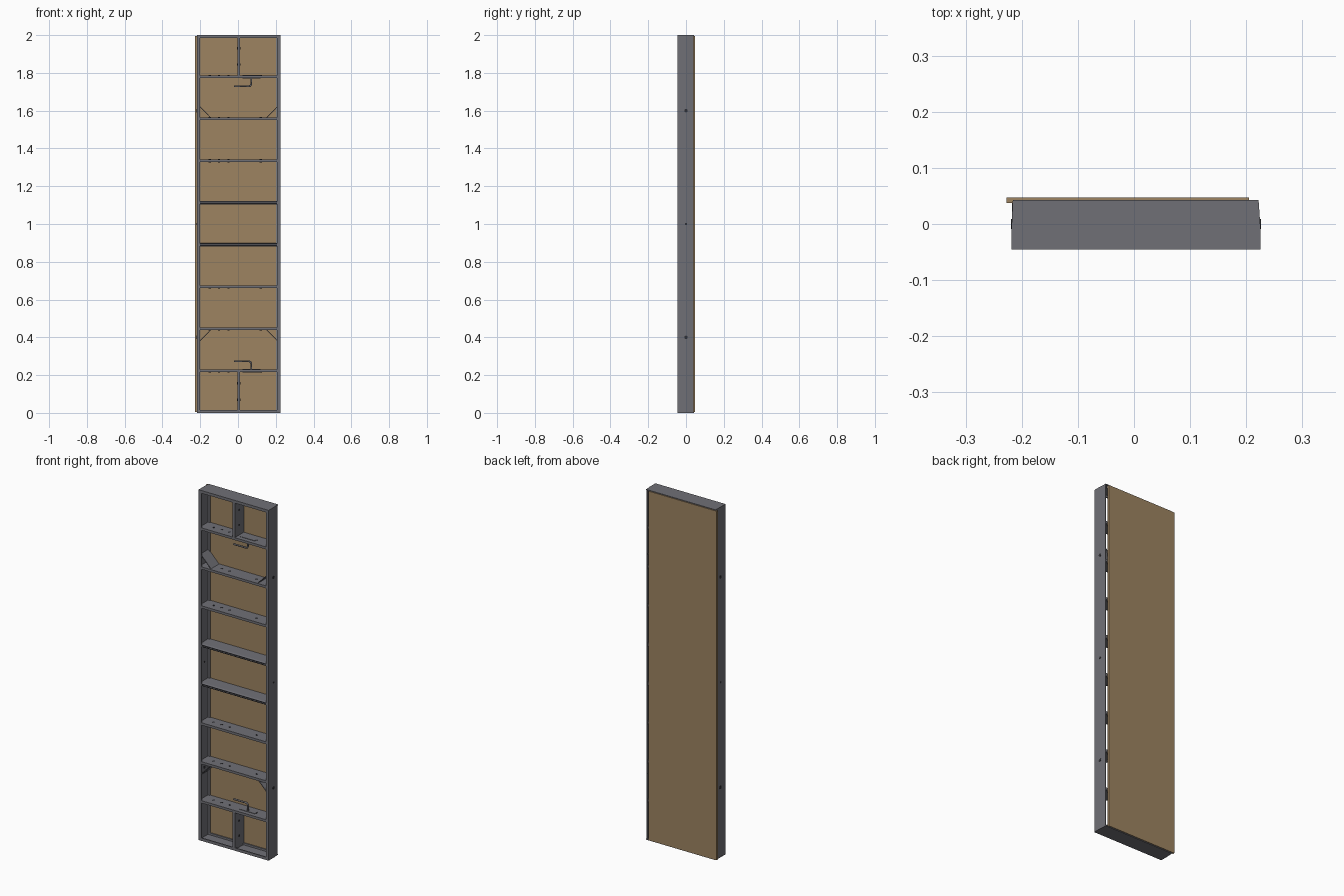
import bpy, bmesh, math
from mathutils import Vector, Matrix

if "Cube" in bpy.data.objects:
    bpy.data.objects.remove(bpy.data.objects["Cube"], do_unlink=True)


def material(name, rgb):
    m = bpy.data.materials.new(name)
    m.use_nodes = True
    m.diffuse_color = (*rgb, 1)
    m.node_tree.nodes["Principled BSDF"].inputs["Base Color"].default_value = (*rgb, 1)
    return m


STEEL = material("grey steel", (0.16, 0.16, 0.18))
DARK = material("dark hole", (0.03, 0.03, 0.035))
PLY = material("tan plywood", (0.34, 0.23, 0.12))


def finish(name, bm, mat):
    bmesh.ops.recalc_face_normals(bm, faces=bm.faces)
    mesh = bpy.data.meshes.new(name)
    bm.to_mesh(mesh)
    bm.free()
    mesh.materials.append(mat)
    obj = bpy.data.objects.new(name, mesh)
    bpy.context.collection.objects.link(obj)
    return obj


def prism(name, pts, axis, lo, hi, mat=STEEL):
    """Extrude an outline along an axis (x: y,z points; y: x,z; z: x,y)."""
    def place(p, t):
        return {"x": (t, p[0], p[1]), "y": (p[0], t, p[1]), "z": (p[0], p[1], t)}[axis]
    bm = bmesh.new()
    face = bm.faces.new([bm.verts.new(place(p, lo)) for p in pts])
    ext = bmesh.ops.extrude_face_region(bm, geom=[face])
    step = Vector(place((0, 0), hi - lo))
    bmesh.ops.translate(bm, vec=step, verts=[v for v in ext["geom"] if isinstance(v, bmesh.types.BMVert)])
    # the starting face stays as the lower cap
    if not face.is_valid:
        bm.faces.new([v for v in bm.verts][:len(pts)])
    return finish(name, bm, mat)


def box(name, x, y, z, mat=STEEL):
    return prism(name, [(x[0], y[0]), (x[1], y[0]), (x[1], y[1]), (x[0], y[1])], "z", *z, mat)


def disc(name, centre, radius, axis):
    bm = bmesh.new()
    turn = Matrix.Rotation(math.pi / 2, 4, "Y") if axis == "x" else Matrix()
    bmesh.ops.create_cone(bm, cap_ends=True, segments=16, radius1=radius, radius2=radius,
                          depth=0.002, matrix=Matrix.Translation(centre) @ turn)
    return finish(name, bm, DARK)


FRONT, BACK = -0.045, 0.043
LEFT_IN, RIGHT_IN = -0.2, 0.207

# Facing board
box("facing_board", (-0.227, 0.205), (0.037, 0.047), (0.004, 1.996), PLY)

# Side rails: thin web with a front flange
prism("right_rail", [(-0.218, FRONT), (LEFT_IN, FRONT), (LEFT_IN, FRONT + 0.006), (-0.212, FRONT + 0.006),
                     (-0.212, 0.031), (LEFT_IN, 0.031), (LEFT_IN, 0.037), (-0.217, 0.037)], "z", 0.003, 1.997)
prism("left_rail", [(0.225, FRONT), (RIGHT_IN, FRONT), (RIGHT_IN, FRONT + 0.006), (0.219, FRONT + 0.006),
                    (0.218, 0.04), (0.222, 0.04), (0.225, 0)], "z", 0.003, 1.997)

# End rails: tapered cap plate with front and back flanges
cap = [(-0.218, FRONT), (0.225, FRONT), (0.225, 0), (0.222, BACK), (-0.216, BACK), (-0.218, 0)]
for name, lo, hi, f0, f1 in (("bottom", 0, 0.005, 0.005, 0.016), ("top", 1.995, 2, 1.984, 1.995)):
    prism(name + "_cap", cap, "z", lo, hi)
    box(name + "_front_flange", (-0.212, 0.219), (FRONT, FRONT + 0.006), (f0, f1))
    box(name + "_back_flange", (-0.212, RIGHT_IN), (0.031, 0.037), (f0, f1))

# Cross ribs with drilled holes; the two middle ones are tapered hat sections
SPACING = 0.2225
for i in range(1, 9):
    z = i * SPACING
    name = f"cross_rib_{i}"
    if i in (4, 5):
        prism(name, [(FRONT + 0.002, z - 0.004), (-0.03, z - 0.007), (0.037, z - 0.009),
                     (0.037, z + 0.009), (-0.03, z + 0.007), (FRONT + 0.002, z + 0.004)], "x", -0.212, 0.219)
        for s in (-1, 1):
            box(f"{name}_edge", (LEFT_IN, RIGHT_IN), (FRONT + 0.001, FRONT + 0.003),
                (z + s * 0.0035 - 0.002, z + s * 0.0035 + 0.002), DARK)
        continue
    box(name, (-0.212, 0.219), (FRONT, 0.037), (z - 0.007, z + 0.007))
    for x in (-0.15, -0.1, -0.05, 0.12):
        for s in (-1, 1):
            disc(name + "_hole", (x, -0.004, z + s * 0.0072), 0.006, "z")

# Short upright dividers in the end bays
for name, lo, hi in (("lower_divider", 0.005, SPACING), ("upper_divider", 8 * SPACING, 1.995)):
    box(name, (-0.003, 0.011), (FRONT, 0.037), (lo, hi))
    for s in (-1, 1):
        for t in (0.3, 0.7):
            disc(name + "_hole", (0.004 + s * 0.0072, -0.004, lo + (hi - lo) * t), 0.006, "x")

# Diagonal corner gussets
for level, z, up in (("lower", 2 * SPACING - 0.007, -1), ("upper", 7 * SPACING + 0.007, 1)):
    for side, x, d in (("right", LEFT_IN - 0.01, 1), ("left", RIGHT_IN + 0.01, -1)):
        prism(f"{level}_{side}_gusset",
              [(x, z + up * 0.068), (x + d * 0.066, z), (x + d * 0.061, z), (x, z + up * 0.062)],
              "y", FRONT + 0.008, 0.035)


# Bent rod handles
def rod(name, points):
    curve = bpy.data.curves.new(name, "CURVE")
    curve.dimensions = "3D"
    curve.bevel_depth = 0.005
    curve.bevel_resolution = 2
    curve.use_fill_caps = True
    spline = curve.splines.new("POLY")
    spline.points.add(len(points) - 1)
    for p, co in zip(spline.points, points):
        p.co = (*co, 1)
    curve.materials.append(STEEL)
    bpy.context.collection.objects.link(bpy.data.objects.new(name, curve))


for name, z, up in (("lower_handle", SPACING, 1), ("upper_handle", 8 * SPACING, -1)):
    rod(name, [(-0.02, -0.01, z + up * 0.051), (0.058, -0.01, z + up * 0.051), (0.066, -0.01, z + up * 0.048),
               (0.07, -0.01, z + up * 0.04), (0.07, -0.01, z)])
    box(name + "_mount", (0.025, 0.12), (-0.02, 0.005), (z - 0.009, z + 0.009))

# Tie holes through the side rails
for z in (0.4, 1.0, 1.6):
    r = 0.006 if z == 1.0 else 0.009
    for side, xs in (("right", (-0.218, -0.212)), ("left", (0.2195, 0.225))):
        for x in xs:
            disc(side + "_tie_hole", (x, 0, z), r, "x")
